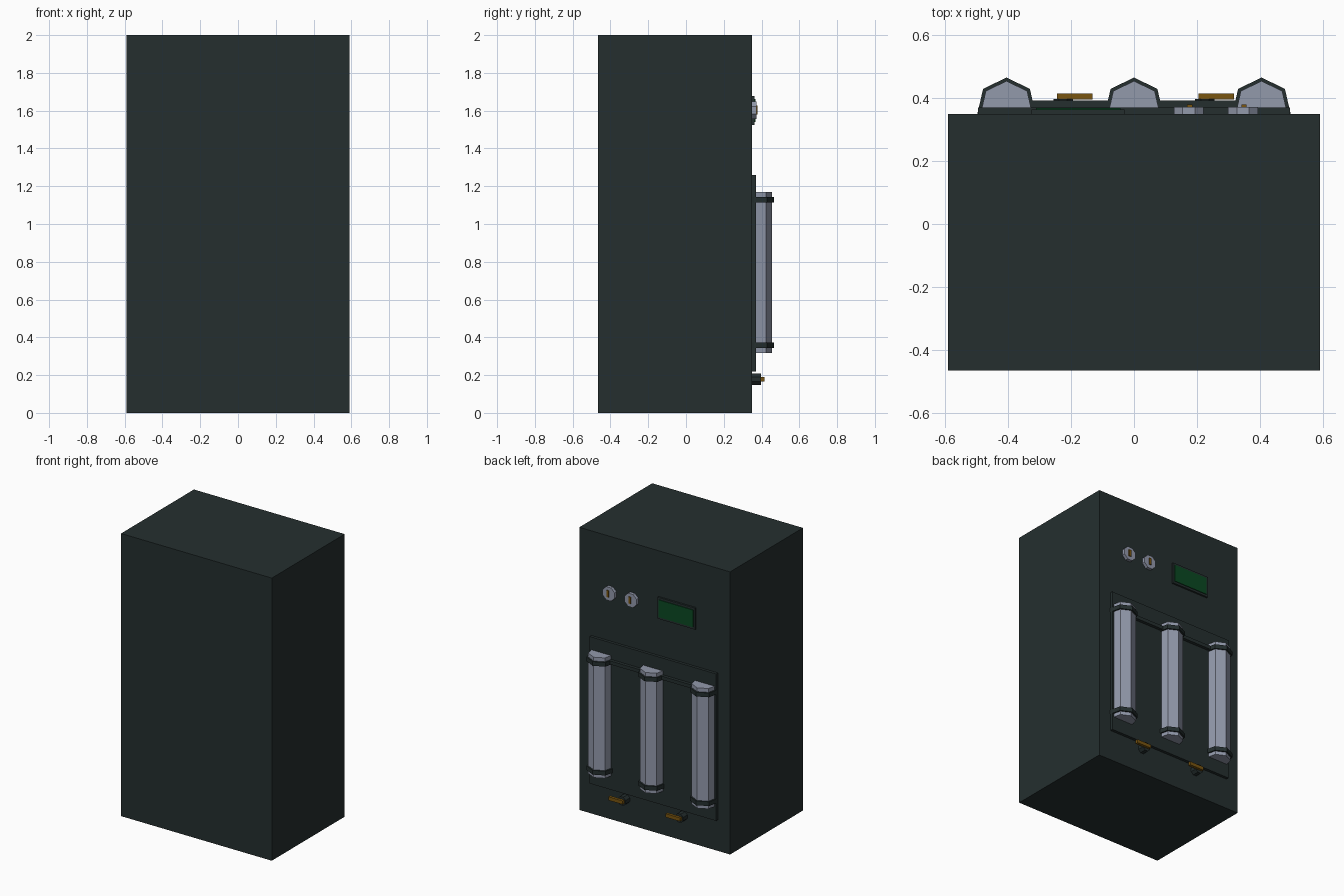
import bpy, bmesh, math
from mathutils import Vector

if "Cube" in bpy.data.objects:
    bpy.data.objects.remove(bpy.data.objects["Cube"])


def material(name, rgb):
    m = bpy.data.materials.new(name)
    m.diffuse_color = (*rgb, 1)
    m.use_nodes = True
    m.node_tree.nodes["Principled BSDF"].inputs["Base Color"].default_value = m.diffuse_color
    return m


DARK = material("dark_slate", (0.018, 0.028, 0.028))
GREY = material("light_grey_metal", (0.29, 0.32, 0.41))
BROWN = material("ochre_brass", (0.19, 0.09, 0.005))
GREEN = material("screen_green", (0.003, 0.065, 0.016))


def finish(bm, name, mat):
    bmesh.ops.recalc_face_normals(bm, faces=bm.faces)
    me = bpy.data.meshes.new(name)
    bm.to_mesh(me)
    bm.free()
    me.materials.append(mat)
    ob = bpy.data.objects.new(name, me)
    bpy.context.collection.objects.link(ob)
    return ob


def box(name, x, y, z, mat):
    """Box from (min, max) ranges."""
    bm = bmesh.new()
    bmesh.ops.create_cube(bm, size=1)
    for v in bm.verts:
        v.co = Vector([(r[0] + r[1]) / 2 + c * (r[1] - r[0])
                       for r, c in zip((x, y, z), v.co)])
    return finish(bm, name, mat)


def prism(name, centre, r, sides, lo, hi, axis, mat, start=90):
    """Regular prism along z or y; start is the angle of the first corner."""
    bm = bmesh.new()
    ring = []
    for i in range(sides):
        a = math.radians(start + 360 * i / sides)
        u, w = centre[0] + r * math.cos(a), centre[1] + r * math.sin(a)
        ring.append(bm.verts.new((u, w, lo) if axis == "z" else (u, lo, w)))
    face = bm.faces.new(ring)
    ext = bmesh.ops.extrude_face_region(bm, geom=[face])["geom"]
    d = (0, 0, hi - lo) if axis == "z" else (0, hi - lo, 0)
    bmesh.ops.translate(bm, vec=d,
                        verts=[g for g in ext if isinstance(g, bmesh.types.BMVert)])
    # extrusion keeps the start cap only if it is restored
    bm.verts.ensure_lookup_table()
    if not any(len(f.verts) == sides and all(v in ring for v in f.verts) for f in bm.faces):
        bm.faces.new(ring)
    return finish(bm, name, mat)


BACK = 0.35

# cabinet and its raised back panel
box("cabinet_body", (-0.59, 0.59), (-0.465, BACK), (0, 2), DARK)
box("back_panel", (-0.495, 0.495), (BACK - 0.01, 0.37), (0.22, 1.26), DARK)

# three seven-sided canisters with clamp bands, joined by a rail
for i, x in enumerate((-0.405, 0, 0.405)):
    prism(f"canister_{i}", (x, 0.37), 0.084, 7, 0.318, 1.17, "z", GREY)
    for label, z in (("lower", 0.358), ("upper", 1.128)):
        prism(f"{label}_clamp_{i}", (x, 0.37), 0.095, 7, z - 0.015, z + 0.015, "z", DARK)
box("canister_rail", (-0.405, 0.405), (0.365, 0.392), (1.118, 1.143), DARK)

# display screen in a shallow frame
box("screen_frame", (-0.325, -0.03), (BACK - 0.01, 0.363), (1.525, 1.677), DARK)
box("screen", (-0.312, -0.043), (0.36, 0.368), (1.54, 1.662), GREEN)

# two round gauges with needles
for i, x in enumerate((0.174, 0.346)):
    prism(f"gauge_{i}", (x, 1.602), 0.051, 8, BACK - 0.01, 0.372, "y", GREY, 22.5)
    box(f"gauge_needle_{i}", (x - 0.005, x + 0.011), (0.37, 0.379),
        (1.58, 1.627), BROWN)

# two valves with lever handles
for i, x in enumerate((-0.225, 0.225)):
    prism(f"valve_stem_{i}", (x, 0.178), 0.033, 8, BACK - 0.01, 0.397, "y", DARK, 22.5)
    box(f"valve_lever_{i}", (x - 0.02, x + 0.093), (0.395, 0.415), (0.166, 0.191), BROWN)
